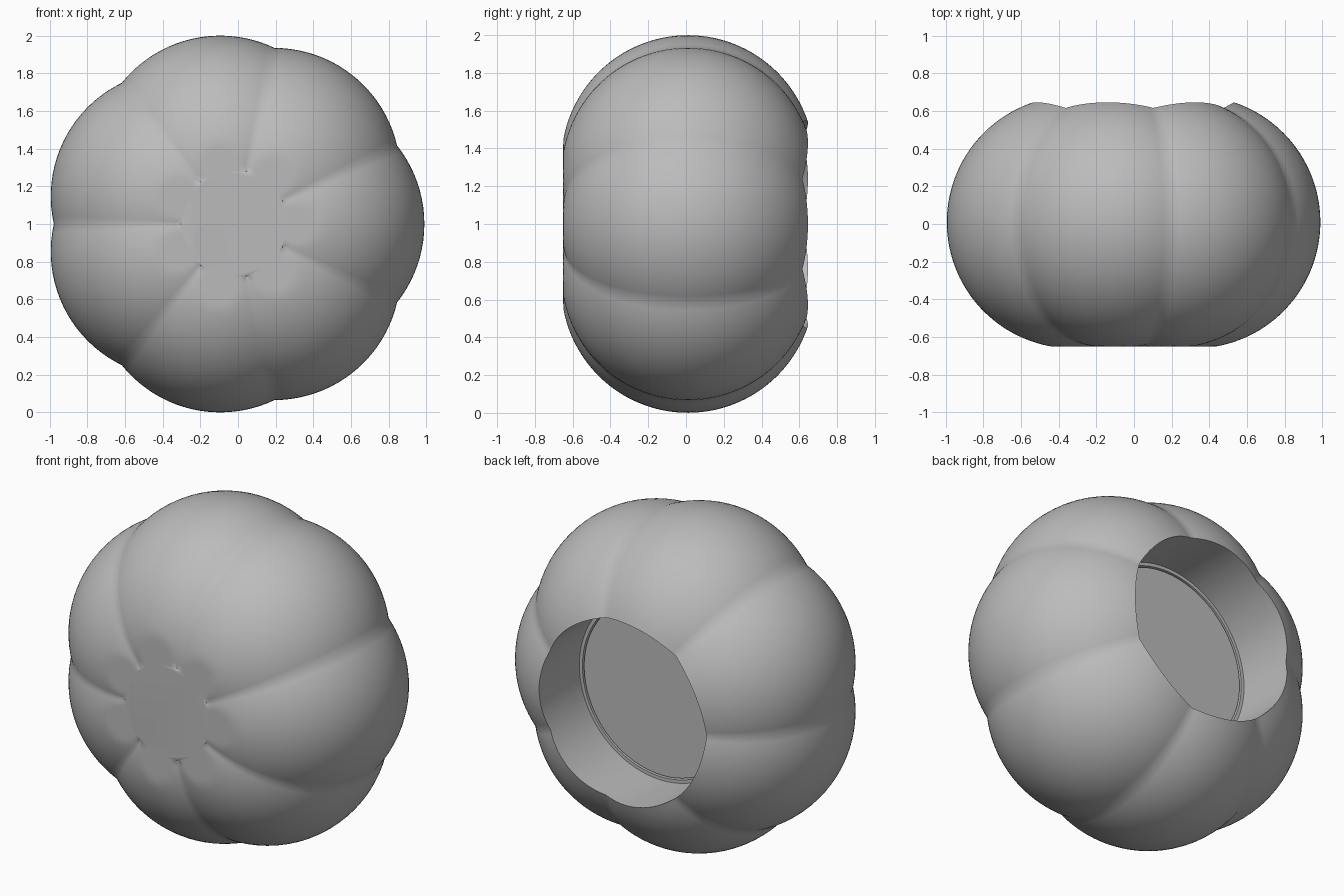
import bpy, bmesh, math

cube = bpy.data.objects.get("Cube")
if cube:
    bpy.data.objects.remove(cube, do_unlink=True)

LOBES, PER_LOBE, RINGS = 7, 20, 56
LOBE_OFFSET, LOBE_RADIUS = 0.338, 0.67      # lobe spheres sit on a circle around y
LOBE_Y = 0.01
FRONT_Y, PLATE_R = -0.65, 0.28
HOLE_R, FLOOR_Y = 0.55, 0.26
CX, CZ = -0.019, 1.0

grey = bpy.data.materials.new("plain grey")
grey.use_nodes = True
colour = (0.5, 0.5, 0.5, 1)
grey.diffuse_color = colour
grey.node_tree.nodes["Principled BSDF"].inputs["Base Color"].default_value = colour


def lathe(name, profile_at, steps):
    """Sweep an angle-dependent (radius, y) profile around the y axis."""
    bm = bmesh.new()
    columns = []
    for i in range(steps):
        a = math.tau * i / steps
        columns.append([bm.verts.new((CX + r * math.cos(a), y, CZ + r * math.sin(a)))
                        for r, y in profile_at(a)])
    for i, col in enumerate(columns):
        nxt = columns[(i + 1) % steps]
        for j in range(len(col) - 1):
            bm.faces.new((col[j], col[j + 1], nxt[j + 1], nxt[j]))
    # Close the two end rings with flat caps
    bm.faces.new([c[0] for c in columns])
    bm.faces.new([c[-1] for c in columns])
    bmesh.ops.recalc_face_normals(bm, faces=bm.faces)
    mesh = bpy.data.meshes.new(name)
    bm.to_mesh(mesh)
    bm.free()
    mesh.materials.append(grey)
    obj = bpy.data.objects.new(name, mesh)
    bpy.context.collection.objects.link(obj)
    bpy.ops.object.select_all(action="DESELECT")
    obj.select_set(True)
    bpy.context.view_layer.objects.active = obj
    bpy.ops.object.shade_smooth_by_angle(angle=math.radians(35))
    return obj


def body_profile(a):
    """Slice of the nearest lobe: front plate, rounded side, back socket."""
    wedge = math.tau / LOBES
    phi = (a + wedge / 2) % wedge - wedge / 2
    mid = LOBE_OFFSET * math.cos(phi)
    rad = math.sqrt(LOBE_RADIUS ** 2 - (LOBE_OFFSET * math.sin(phi)) ** 2)
    start = math.asin((PLATE_R + 0.005 - mid) / rad)
    end = math.pi - math.asin((HOLE_R - mid) / rad)
    points = [(PLATE_R, FRONT_Y)]
    for k in range(RINGS + 1):
        t = start + (end - start) * k / RINGS
        points.append((mid + rad * math.sin(t),
                       max(FRONT_Y, LOBE_Y - rad * math.cos(t))))
    # Socket wall, narrow ledge and recessed groove
    points += [(HOLE_R, FLOOR_Y), (HOLE_R - 0.02, FLOOR_Y),
               (HOLE_R - 0.02, FLOOR_Y - 0.03)]
    return points


lathe("lobed_body", body_profile, LOBES * PER_LOBE)

# Disc set into the socket floor, leaving a thin groove around it
lathe("socket_disc", lambda a: [(HOLE_R - 0.028, FLOOR_Y - 0.04),
                                (HOLE_R - 0.028, FLOOR_Y - 0.005)], 96)
